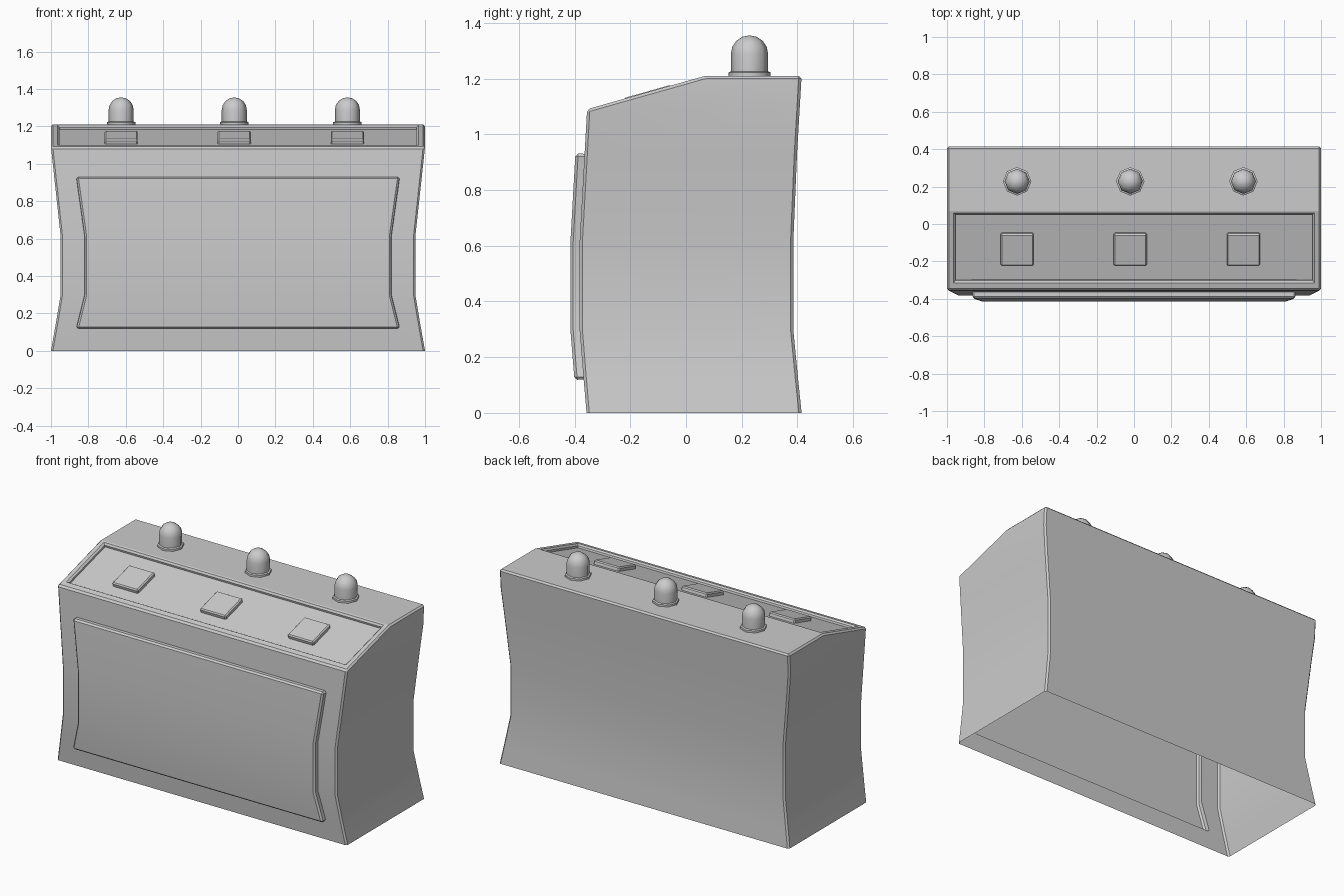
import bpy, bmesh
from math import sin, cos, pi, atan, radians
from mathutils import Matrix

if "Cube" in bpy.data.objects:
    bpy.data.objects.remove(bpy.data.objects["Cube"])

SLOPE = (1.21 - 1.09) / (0.07 + 0.355)      # rise of the sloping control top
TILT = atan(SLOPE)
XS = (-0.625, -0.02, 0.585)                 # buttons and lamps share these positions


def slope_z(y):
    return 1.09 + (y + 0.355) * SLOPE


def lerp(table, z):
    for (a, va), (b, vb) in zip(table, table[1:]):
        if z <= b:
            return va + (vb - va) * (z - a) / (b - a)
    return table[-1][1]


def finish(name, bm, angle):
    me = bpy.data.meshes.new(name)
    bm.to_mesh(me)
    bm.free()
    ob = bpy.data.objects.new(name, me)
    bpy.context.collection.objects.link(ob)
    bpy.ops.object.select_all(action='DESELECT')
    ob.select_set(True)
    bpy.context.view_layer.objects.active = ob
    bpy.ops.object.shade_smooth_by_angle(angle=radians(angle))
    return ob


# Cabinet: open-bottomed shell with curved walls
HALF = [(0, 1.0), (0.29, 0.948), (0.61, 0.948), (1.09, 1.0), (1.21, 1.0)]
FRONT = [(0, -0.357), (0.29, -0.382), (0.61, -0.382), (1.09, -0.355)]
BACK = [(0, 0.415), (0.29, 0.385), (0.7, 0.385), (1.21, 0.415)]
PANEL = [(0.12, 0.865), (0.3, 0.82), (0.61, 0.82), (0.93, 0.865)]
ROWS = (0, 0.12, 0.3, 0.61, 0.93, 1.09)

bm = bmesh.new()
front, back = [], []
for z in ROWS:
    w, y = lerp(HALF, z), lerp(FRONT, z)
    p = lerp(PANEL, max(z, 0.12))
    front.append([bm.verts.new((x, y, z)) for x in (-w, -p, p, w)])
    back.append([bm.verts.new((x, lerp(BACK, z), z)) for x in (-w, w)])
ridge = [bm.verts.new((x, 0.07, 1.21)) for x in (-1, 1)]
rear = [bm.verts.new((x, 0.415, 1.21)) for x in (-1, 1)]
panel = []
for i in range(len(ROWS) - 1):
    f, g, b, c = front[i], front[i + 1], back[i], back[i + 1]
    for k in range(3):
        face = bm.faces.new((f[k], f[k + 1], g[k + 1], g[k]))
        if k == 1 and 1 <= i <= 3:
            panel.append(face)
    bm.faces.new((b[1], b[0], c[0], c[1]))
    bm.faces.new((f[3], b[1], c[1], g[3]))
    bm.faces.new((b[0], f[0], g[0], c[0]))
f, b = front[-1], back[-1]
bm.faces.new((b[1], b[0], rear[0], rear[1]))
bm.faces.new((f[3], b[1], rear[1], ridge[1]))
bm.faces.new((b[0], f[0], ridge[0], rear[0]))
bm.faces.new((ridge[0], ridge[1], rear[1], rear[0]))
slope = bm.faces.new((*f, ridge[1], ridge[0]))
bm.normal_update()

# Raised front panel
bmesh.ops.inset_region(bm, faces=panel, thickness=0.001, depth=0.033,
                       use_even_offset=True)
# Recessed control tray
bmesh.ops.inset_region(bm, faces=[slope], thickness=0.02, depth=0)
for v in slope.verts:
    if abs(v.co.x) > 0.9:
        v.co.x = 0.955 if v.co.x > 0 else -0.955
    v.co.y = -0.305 if v.co.y < -0.1 else 0.048
    v.co.z = slope_z(v.co.y)
bm.normal_update()
bmesh.ops.inset_region(bm, faces=[slope], thickness=0.001, depth=-0.022)
bm.normal_update()
# Narrow chamfer on outward corners
sharp = [e for e in bm.edges if len(e.link_faces) == 2 and e.is_convex
         and e.calc_face_angle() > 0.5]
bmesh.ops.bevel(bm, geom=sharp, offset=0.01, segments=1, profile=0.5,
                affect='EDGES', clamp_overlap=False)
finish("cabinet", bm, 15)

# Square push buttons lying on the tray
for n, x in enumerate(XS):
    bm = bmesh.new()
    bmesh.ops.create_cube(bm, size=1, matrix=Matrix.Diagonal((0.178, 0.178, 0.03, 1)))
    edges = [e for e in bm.edges if max(v.co.z for v in e.verts) > 0]
    bmesh.ops.bevel(bm, geom=edges, offset=0.007, segments=1, profile=0.5,
                    affect='EDGES')
    ob = finish(f"button_{n + 1}", bm, 15)
    ob.location = (x, -0.135, slope_z(-0.135) - 0.013)
    ob.rotation_euler.x = TILT

# Eight-sided domed lamps with a flange
R = 0.067
profile = [(0.076, 1.208), (0.076, 1.222), (R, 1.226)]
profile += [(R * cos(a * pi / 8), 1.288 + R * sin(a * pi / 8)) for a in range(4)]
for n, x in enumerate(XS):
    bm = bmesh.new()
    rings = [[bm.verts.new((r * cos(k * pi / 4), r * sin(k * pi / 4), z))
              for k in range(8)] for r, z in profile]
    tip = bm.verts.new((0, 0, 1.288 + R))
    for k in range(8):
        j = (k + 1) % 8
        for lo, hi in zip(rings, rings[1:]):
            bm.faces.new((lo[k], lo[j], hi[j], hi[k]))
        bm.faces.new((rings[-1][k], rings[-1][j], tip))
    finish(f"lamp_{n + 1}", bm, 50).location = (x, 0.228, 0)
